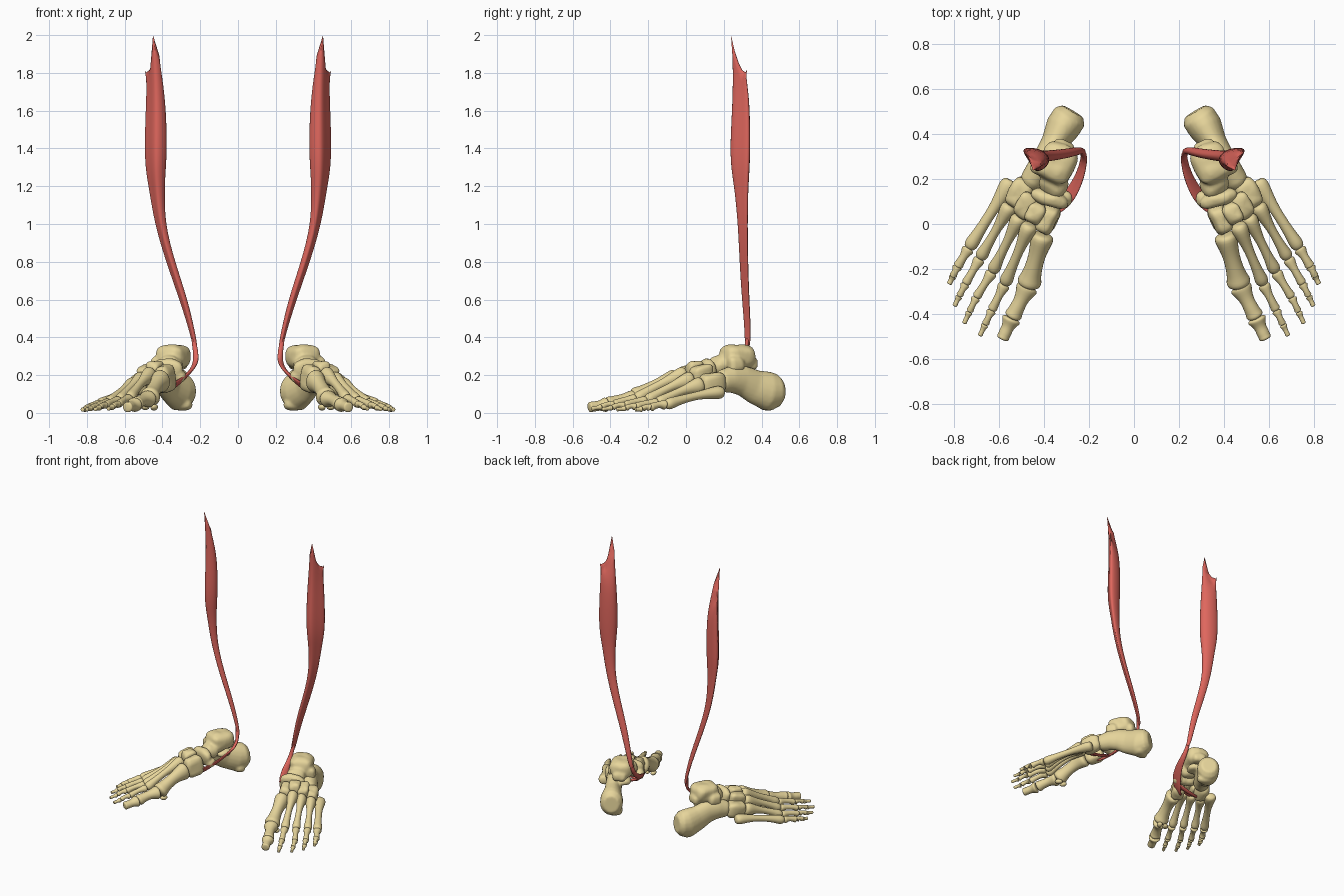
import bpy, bmesh, math
from mathutils import Vector, Matrix, noise

if "Cube" in bpy.data.objects:
    bpy.data.objects.remove(bpy.data.objects["Cube"])


def material(name, rgb):
    m = bpy.data.materials.new(name)
    m.diffuse_color = (*rgb, 1)
    m.use_nodes = True
    m.node_tree.nodes["Principled BSDF"].inputs["Base Color"].default_value = m.diffuse_color
    return m


BONE = material("bone", (0.80, 0.67, 0.33))
MUSCLE = material("muscle", (0.74, 0.135, 0.11))


def finish(bm, name, mat, subsurf=0, remesh=0):
    """Turn a bmesh of the +x side into a smooth object mirrored to both sides."""
    bmesh.ops.recalc_face_normals(bm, faces=bm.faces)
    for f in bm.faces:
        f.smooth = True
    me = bpy.data.meshes.new(name)
    bm.to_mesh(me)
    bm.free()
    ob = bpy.data.objects.new(name, me)
    bpy.context.collection.objects.link(ob)
    me.materials.append(mat)
    if remesh:
        r = ob.modifiers.new("fuse", 'REMESH')
        r.mode, r.voxel_size, r.use_smooth_shade = 'VOXEL', remesh, True
        s = ob.modifiers.new("soften", 'SMOOTH')
        s.factor, s.iterations = 0.5, 3
    if subsurf:
        s = ob.modifiers.new("subsurf", 'SUBSURF')
        s.levels = s.render_levels = subsurf
    ob.modifiers.new("mirror", 'MIRROR').use_mirror_merge = False
    return ob


def skin(bm, rings):
    """Bridge rings of vertices and cap both ends."""
    n = len(rings[0])
    for a, b in zip(rings, rings[1:]):
        for i in range(n):
            j = (i + 1) % n
            bm.faces.new((a[i], a[j], b[j], b[i]))
    bm.faces.new(rings[0])
    bm.faces.new(rings[-1])


def loft(bm, sections, ref=(0, 0, 1), sides=12):
    """Elliptical tube; sections are (point, half width, half height along ref)."""
    pts = [Vector(s[0]) for s in sections]
    rings = []
    for i, (p, rw, rh) in enumerate(sections):
        t = (pts[min(i + 1, len(pts) - 1)] - pts[max(i - 1, 0)]).normalized()
        side = t.cross(Vector(ref)).normalized()
        up = side.cross(t)
        rings.append([bm.verts.new(pts[i] + side * rw * math.cos(a) + up * rh * math.sin(a))
                      for a in (2 * math.pi * k / sides for k in range(sides))])
    skin(bm, rings)


def blob(bm, c, size, turn=0.47, box=0.75, wedge=0.0, tilt=0.0):
    """Rounded, slightly lumpy block, turned with the foot axis."""
    vs = bmesh.ops.create_uvsphere(bm, u_segments=24, v_segments=16, radius=1)['verts']
    rot = Matrix.Rotation(turn, 3, 'Z') @ Matrix.Rotation(tilt, 3, 'X')
    for v in vs:
        q = Vector([math.copysign(abs(k) ** box, k) * s for k, s in zip(v.co, size)])
        q.x *= 1 + wedge * q.z / size[2]
        p = rot @ q + Vector(c)
        v.co = p + q.normalized() * noise.noise(p * 22) * 0.008


def long_bone(name, a, b, base, mid, head, tall=1.0, arch=0.0):
    """Shaft with a flared base and a knuckle head."""
    a, b = Vector(a), Vector(b)
    prof = [(-.01, base * .65), (.03, base), (.12, base), (.25, (base + mid) / 2), (.45, mid),
            (.68, mid * 1.08), (.82, (mid + head) / 2), (.9, head), (.97, head), (1.02, head * .62)]
    secs = []
    for t, r in prof:
        p = a.lerp(b, t) + Vector((0, 0, arch * math.sin(math.pi * t)))
        secs.append((p, r, r * (1 + (tall - 1) * (1 - t))))
    bm = bmesh.new()
    loft(bm, secs)
    finish(bm, name, BONE, subsurf=1)


# Heel bone with inner shelf
bm = bmesh.new()
loft(bm, [((.272, .502, .12), .055, .06), ((.287, .477, .118), .078, .09),
          ((.318, .43, .115), .078, .104), ((.357, .36, .14), .058, .09),
          ((.39, .30, .17), .056, .08), ((.425, .24, .178), .058, .072),
          ((.457, .19, .168), .054, .06), ((.470, .168, .162), .04, .045)], sides=20)
blob(bm, (.328, .28, .205), (.055, .055, .024))
blob(bm, (.30, .43, .045), (.058, .04, .032))
finish(bm, "heel_bone", BONE, remesh=.009)

# Ankle bone: dome, head, neck, side and back processes
bm = bmesh.new()
blob(bm, (.342, .272, .298), (.08, .09, .063), box=.62)
blob(bm, (.358, .178, .25), (.064, .055, .054), box=.85)
blob(bm, (.352, .22, .265), (.055, .06, .048))
blob(bm, (.422, .262, .255), (.035, .045, .045))
blob(bm, (.315, .34, .262), (.05, .035, .035))
finish(bm, "ankle_bone", BONE, remesh=.009)

# Navicular with its inner bump
bm = bmesh.new()
blob(bm, (.374, .116, .225), (.086, .035, .062), turn=.3, tilt=.2)
blob(bm, (.307, .113, .195), (.034, .037, .037), box=1)
finish(bm, "navicular_bone", BONE, remesh=.008)

# Midfoot blocks
for name, c, size, wedge in [
        ("inner_wedge_bone", (.385, .022, .182), (.043, .068, .07), -.15),
        ("middle_wedge_bone", (.439, .05, .225), (.036, .049, .05), .25),
        ("outer_wedge_bone", (.483, .085, .2), (.037, .06, .054), .25),
        ("cuboid_bone", (.507, .138, .155), (.052, .07, .058), .1)]:
    bm = bmesh.new()
    blob(bm, c, size, box=.6, wedge=wedge, tilt=.2)
    finish(bm, name, BONE)

# Five rays: joints from metatarsal base to toe tip, then base/mid/head radii
RAYS = [
    ([(.405, -.045, .172), (.47, -.272, .075), (.542, -.415, .045), (.587, -.513, .03)], (.054, .038, .056)),
    ([(.462, .0, .205), (.575, -.265, .075), (.633, -.382, .045), (.662, -.445, .032), (.687, -.498, .022)],
     (.04, .021, .031)),
    ([(.508, .035, .18), (.63, -.21, .065), (.702, -.325, .04), (.732, -.388, .028), (.757, -.443, .019)],
     (.038, .02, .03)),
    ([(.55, .085, .148), (.685, -.15, .053), (.75, -.265, .033), (.777, -.318, .024), (.80, -.366, .018)],
     (.039, .02, .03)),
    ([(.547, .192, .11), (.735, -.105, .043), (.785, -.188, .028), (.806, -.23, .021), (.824, -.268, .017)],
     (.042, .023, .032))]
for n, (js, (base, mid, head)) in enumerate(RAYS, 1):
    long_bone(f"metatarsal_{n}", js[0], js[1], base, mid, head, tall=1.22 if n < 5 else .85, arch=.012)
    k = head * .92
    for s, (a, b) in enumerate(zip(js[1:], js[2:]), 1):
        a, b = Vector(a), Vector(b)
        a = a + (b - a).normalized() * .005
        last = s == len(js) - 2
        long_bone(f"toe_{n}_bone_{s}", a, b, k, k * .62, k * (.66 if last else .78),
                  tall=.9, arch=0 if last else .008)
        k *= .78 if n > 1 else .86

# Small round bones under the ball of the foot
for i, x in enumerate((.445, .49)):
    bm = bmesh.new()
    blob(bm, (x, -.25 + .01 * i, .031), (.018, .027, .016), box=1)
    finish(bm, f"ball_bone_{i + 1}", BONE)

# Calf muscle: folded section, lofted from a forked top down to the ankle
SECTION = [(.5, 0), (.08, .3), (0, .65), (.35, 1), (1, 1), (.68, .55)]
TOP = [(.45, .238, 2.0), (.416, .255, 1.89), (.418, .275, 1.86), (.468, .305, 1.765),
       (.493, .322, 1.815), (.47, .292, 1.755)]
BOXES = [(1.68, .385, .495, .243, .332), (1.4, .377, .509, .222, .335), (1.27, .386, .497, .235, .33),
         (1.18, .39, .478, .252, .325), (1.0, .388, .447, .271, .323), (.8, .335, .386, .28, .326),
         (.6, .267, .314, .293, .333), (.42, .226, .256, .31, .343), (.33, .211, .237, .308, .335)]
bm = bmesh.new()
crease = bm.verts.layers.float.new("crease_vert")
edge_crease = bm.edges.layers.float.new("crease_edge")
rings = [[bm.verts.new(p) for p in TOP]]
for z, x0, x1, y0, y1 in BOXES:
    rings.append([bm.verts.new(((x0 + x1) / 2 + (u - .5) * (x1 - x0) * 1.15,
                                (y0 + y1) / 2 + (w - .5) * (y1 - y0) * 1.15, z)) for u, w in SECTION])
skin(bm, rings)
for i, v in enumerate(rings[0]):
    v[crease] = 1
    bm.edges.get((v, rings[0][i - 1]))[edge_crease] = 1
finish(bm, "calf_muscle", MUSCLE, subsurf=2)

# Tendon hooking round the ankle and fanning out under the midfoot
bm = bmesh.new()
loft(bm, [((.240, .327, .41), .011, .013), ((.222, .318, .32), .011, .014), ((.223, .28, .268), .01, .019),
          ((.238, .22, .238), .009, .025), ((.265, .16, .205), .01, .033), ((.298, .11, .175), .012, .038),
          ((.345, .068, .138), .01, .036), ((.39, .04, .12), .006, .025)], ref=(.7, 0, -.7))
finish(bm, "tendon", MUSCLE, subsurf=1)
for i, end in enumerate([(.44, .0, .155), (.485, .045, .145), (.50, .12, .105)], 1):
    a, e = Vector((.31, .11, .155)), Vector(end)
    bm = bmesh.new()
    loft(bm, [(a, .02, .009), (a.lerp(e, .5) - Vector((0, 0, .015)), .019, .008), (e, .012, .006)])
    finish(bm, f"tendon_slip_{i}", MUSCLE, subsurf=1)
